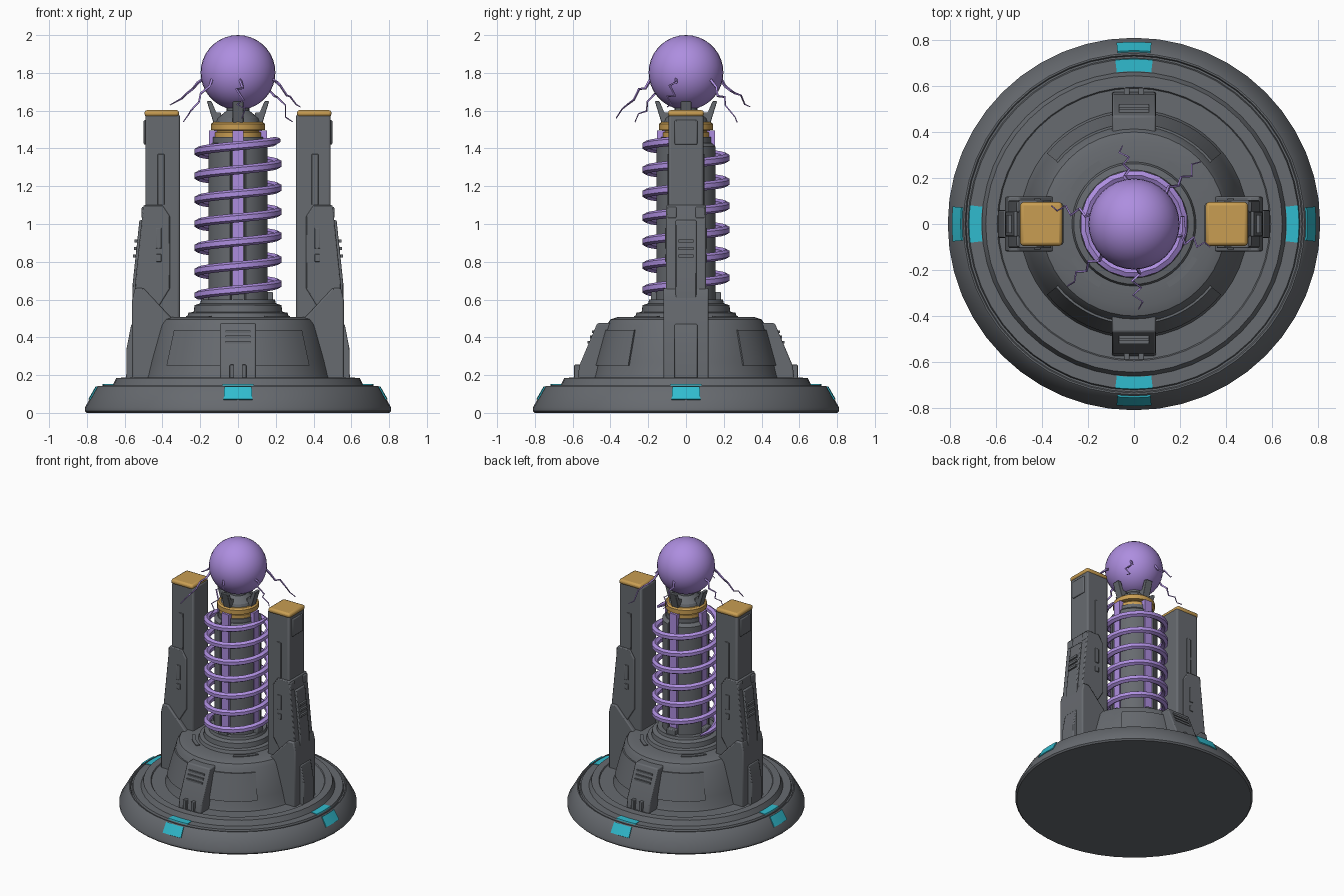
import bpy, bmesh, random
from math import pi, sin, cos, radians
from mathutils import Matrix, Vector

random.seed(4)
if "Cube" in bpy.data.objects:
    bpy.data.objects.remove(bpy.data.objects["Cube"])


def material(name, rgb):
    m = bpy.data.materials.new(name)
    m.use_nodes = True
    m.diffuse_color = (*rgb, 1)
    m.node_tree.nodes["Principled BSDF"].inputs["Base Color"].default_value = (*rgb, 1)
    return m


GREY = material("dark grey metal", (0.135, 0.145, 0.16))
PURPLE = material("purple energy", (0.42, 0.27, 0.74))
GOLD = material("gold", (0.58, 0.34, 0.085))
CYAN = material("cyan light", (0.03, 0.5, 0.62))


def finish(name, bm, mat, turn=0.0, bevel=0.0, smooth=True):
    bmesh.ops.remove_doubles(bm, verts=bm.verts, dist=1e-5)
    bmesh.ops.recalc_face_normals(bm, faces=bm.faces)
    bm.transform(Matrix.Rotation(turn, 4, 'Z'))
    me = bpy.data.meshes.new(name)
    bm.to_mesh(me)
    bm.free()
    me.materials.append(mat)
    ob = bpy.data.objects.new(name, me)
    bpy.context.collection.objects.link(ob)
    if bevel:
        b = ob.modifiers.new("bevel", 'BEVEL')
        b.width, b.segments, b.limit_method = bevel, 2, 'ANGLE'
    if smooth:
        bpy.ops.object.select_all(action='DESELECT')
        ob.select_set(True)
        bpy.context.view_layer.objects.active = ob
        bpy.ops.object.shade_smooth_by_angle(angle=radians(30))
    return ob


def lathe(name, profile, mat, seg=48):
    """Full revolution of an open (radius, height) profile."""
    bm = bmesh.new()
    rings = [[bm.verts.new((r * cos(2 * pi * i / seg), r * sin(2 * pi * i / seg), z))
              for i in range(seg)] for r, z in profile if r > 0]
    for a, b in zip(rings, rings[1:]):
        for i in range(seg):
            j = (i + 1) % seg
            bm.faces.new((a[i], a[j], b[j], b[i]))
    bm.faces.new(rings[0])
    bm.faces.new(rings[-1])
    return finish(name, bm, mat)


def sector(name, section, mid, half, mat, seg=8):
    """Closed (radius, height) section swept over mid +- half degrees."""
    bm = bmesh.new()
    rings = []
    for i in range(seg + 1):
        a = radians(mid - half + 2 * half * i / seg)
        rings.append([bm.verts.new((r * cos(a), r * sin(a), z)) for r, z in section])
    n = len(section)
    for a, b in zip(rings, rings[1:]):
        for i in range(n):
            bm.faces.new((a[i], a[(i + 1) % n], b[(i + 1) % n], b[i]))
    bm.faces.new(rings[0])
    bm.faces.new(rings[-1])
    return finish(name, bm, mat)


def prism(name, section, y0, y1, mat, turn=0.0, bevel=0.0):
    """(x, z) outline extruded along y, then turned about z."""
    bm = bmesh.new()
    a, b = ([bm.verts.new((x, y, z)) for x, z in section] for y in (y0, y1))
    n = len(section)
    for i in range(n):
        bm.faces.new((a[i], a[(i + 1) % n], b[(i + 1) % n], b[i]))
    bm.faces.new(a)
    bm.faces.new(b)
    return finish(name, bm, mat, turn, bevel)


def block(name, x, y, z, mat, turn=0.0, bevel=0.0):
    return prism(name, [(x[0], z[0]), (x[1], z[0]), (x[1], z[1]), (x[0], z[1])],
                 y[0], y[1], mat, turn, bevel)


def tube(name, points, radii, mat, sides=6):
    """Tapering tube through points; sections stay square to the path."""
    bm = bmesh.new()
    rings = []
    for i, p in enumerate(points):
        t = (points[min(i + 1, len(points) - 1)] - points[max(i - 1, 0)]).normalized()
        u = t.cross(Vector((p.x, p.y, 0))).normalized()
        v = t.cross(u)
        rings.append([bm.verts.new(p + radii[i] * (u * cos(2 * pi * k / sides) + v * sin(2 * pi * k / sides)))
                      for k in range(sides)])
    for a, b in zip(rings, rings[1:]):
        for k in range(sides):
            m = (k + 1) % sides
            bm.faces.new((a[k], a[m], b[m], b[k]))
    bm.faces.new(rings[0])
    bm.faces.new(rings[-1])
    return finish(name, bm, mat)


# Stepped round base and dome
lathe("base", [(0.8, 0), (0.81, 0.01), (0.81, 0.03), (0.75, 0.135), (0.742, 0.142), (0.735, 0.142),
               (0.73, 0.132), (0.722, 0.132), (0.717, 0.148), (0.662, 0.148), (0.645, 0.185),
               (0.595, 0.187), (0.59, 0.18), (0.4, 0.18)], GREY)
lathe("dome", [(0.5, 0.17), (0.488, 0.2), (0.472, 0.27), (0.42, 0.465), (0.4, 0.495), (0.36, 0.508),
               (0.27, 0.508), (0.262, 0.53), (0.235, 0.535), (0.23, 0.57), (0.2, 0.58),
               (0.195, 0.6), (0.1, 0.6)], GREY)

# Base lights, dome panels, dome slots and vent pods
for q in range(4):
    ang = 90 * q
    sector("rim_light", [(0.785, 0.068), (0.792, 0.073), (0.754, 0.14), (0.747, 0.136)], ang, 5.5, CYAN)
    sector("deck_light", [(0.664, 0.144), (0.719, 0.144), (0.717, 0.152), (0.664, 0.152)], ang, 6.5, CYAN)
    sector("dome_slot", [(0.29, 0.5), (0.315, 0.5), (0.315, 0.514), (0.29, 0.514)], ang + 45, 16, GREY)
for side in (90, 270):
    turn = radians(side)
    sector("dome_panel", [(0.46, 0.25), (0.487, 0.25), (0.436, 0.44), (0.41, 0.44)], side, 51, GREY, 20)
    prism("vent_pod", [(0.38, 0.17), (0.575, 0.17), (0.565, 0.25), (0.47, 0.475), (0.38, 0.475)],
          -0.095, 0.095, GREY, turn, 0.008)
    for k in range(3):
        x, z = 0.492 + 0.012 * k, 0.43 - 0.028 * k
        block("vent_slat", (x - 0.04, x + 0.005), (-0.065, 0.065), (z - 0.007, z + 0.007), GREY, turn)
    for y in (-0.032, 0.032):
        block("pod_foot", (0.5, 0.592), (y - 0.012, y + 0.012), (0.17, 0.255), GREY, turn, 0.004)

# Column with four ribs and four glowing strips
lathe("column", [(0.135, 0.58), (0.135, 1.46)], GREY, 24)
lathe("gold_collar", [(0.118, 1.44), (0.127, 1.45), (0.127, 1.485), (0.115, 1.488), (0.115, 1.495),
                      (0.143, 1.498), (0.143, 1.53), (0.13, 1.54)], GOLD, 24)
lathe("column_cap", [(0.12, 1.53), (0.11, 1.56), (0.06, 1.6), (0.06, 1.62)], GREY, 24)
for q in range(4):
    ang = 90 * q
    turn = radians(ang)
    sector("column_rib", [(0.12, 0.56), (0.162, 0.56), (0.162, 1.41), (0.14, 1.43), (0.12, 1.43)],
           ang + 45, 30, GREY)
    block("energy_strip", (0.11, 0.153), (-0.03, 0.03), (0.6, 1.495), PURPLE, turn)
    block("strip_foot", (0.13, 0.185), (-0.035, 0.035), (0.55, 0.64), GREY, turn, 0.006)
    prism("prong", [(0.09, 1.53), (0.125, 1.52), (0.165, 1.65), (0.14, 1.65), (0.115, 1.59), (0.09, 1.59)],
          -0.028, 0.028, GREY, turn, 0.004)

# Coil around the column
steps = 6 * 20 + 12
coil = []
for i in range(steps + 1):
    a = pi * 0.85 + 2 * pi * i / 20
    coil.append(Vector((0.213 * cos(a), 0.213 * sin(a), 0.62 + 0.127 * (a - pi) / (2 * pi))))
tube("coil", coil, [0.024 * min(1, 0.4 + 0.3 * min(i, steps - i)) for i in range(steps + 1)], PURPLE)

# Energy sphere
bm = bmesh.new()
bmesh.ops.create_uvsphere(bm, u_segments=32, v_segments=18, radius=0.198)
bm.transform(Matrix.Translation((0, 0, 1.802)))
finish("energy_sphere", bm, PURPLE)

# Jagged arcs leaping off the sphere
tips = [(-0.05, 0.34, 1.62), (0.29, 0.27, 1.54), (0.33, -0.1, 1.62),
        (0.02, -0.37, 1.56), (-0.29, -0.27, 1.54), (-0.36, 0.08, 1.63)]
for tip in tips:
    end = Vector(tip)
    out = Vector((end.x, end.y, 0)).normalized()
    start = out * 0.185 + Vector((0, 0, 1.77))
    side = out.cross(Vector((0, 0, 1)))
    path = []
    for k in range(7):
        p = start.lerp(end, k / 6)
        if 0 < k < 6:
            p += side * 0.022 * (-1) ** k * random.uniform(0.3, 1) + Vector((0, 0, random.uniform(-0.02, 0.02)))
        path.append(p)
    tube("energy_arc", path, [0.009 - 0.001 * k for k in range(7)], PURPLE, 4)

# Twin side towers
for turn in (0, pi):
    block("tower_core", (0.307, 0.49), (-0.092, 0.092), (0.17, 1.58), GREY, turn, 0.012)
    block("tower_cap", (0.312, 0.495), (-0.095, 0.095), (1.568, 1.603), GOLD, turn, 0.014)
    prism("tower_shell", [(0.4, 1.1), (0.5, 1.1), (0.512, 1.0), (0.545, 0.68), (0.545, 0.17), (0.45, 0.17),
                          (0.44, 0.53), (0.36, 0.66), (0.36, 1.04)], -0.105, 0.105, GREY, turn, 0.006)
    prism("tower_skirt", [(0.35, 0.17), (0.56, 0.17), (0.56, 0.6), (0.545, 0.66), (0.5, 0.66), (0.35, 0.5)],
          -0.12, 0.12, GREY, turn, 0.008)
    prism("tower_foot", [(0.5, 0.17), (0.592, 0.17), (0.59, 0.34), (0.565, 0.47), (0.5, 0.47)],
          -0.06, 0.06, GREY, turn, 0.006)
    prism("tower_spine", [(0.45, 0.6), (0.558, 0.6), (0.558, 0.68), (0.522, 1.02), (0.45, 1.02)],
          -0.055, 0.055, GREY, turn, 0.006)
    block("tower_top_plate", (0.48, 0.499), (-0.06, 0.06), (1.42, 1.55), GREY, turn, 0.006)
    for z in (0.83, 0.87, 0.91):
        block("spine_slat", (0.5, 0.555 - 0.1 * (z - 0.83)), (-0.04, 0.04), (z - 0.008, z + 0.008), GREY, turn)
    for s in (-1, 1):
        for x, z, d in (((0.39, 0.425), (1.1, 1.37), 0.098), ((0.405, 0.435), (0.87, 0.98), 0.111),
                        ((0.405, 0.435), (0.8, 0.84), 0.111)):
            block("side_slot", x, (s * 0.08, s * d), z, GREY, turn, 0.003)
        block("shoulder_bolt", (0.47, 0.51), (s * 0.05, s * 0.1), (1.03, 1.09), GREY, turn, 0.006)
